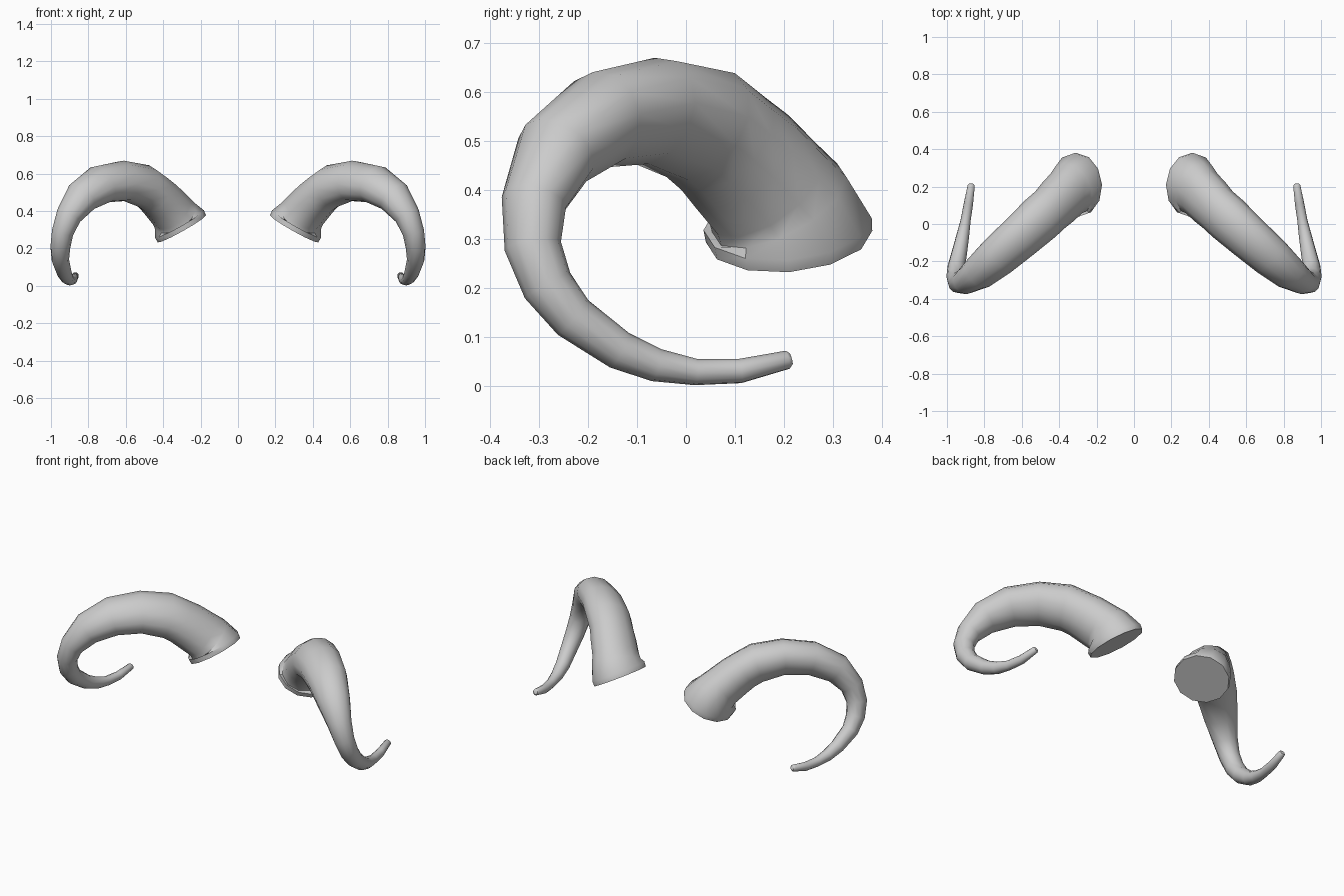
import bpy
import bmesh
from math import cos, sin, tau, radians
from mathutils import Vector

default_cube = bpy.data.objects.get("Cube")
if default_cube:
    bpy.data.objects.remove(default_cube, do_unlink=True)

SIDES = 12

# Stations along the horn, base to tip: centre x, y, z, wide radius, narrow radius
STATIONS = [
    (.30, .21, .305, .17, .148),
    (.313, .207, .33, .172, .15),
    (.335, .19, .37, .152, .128),
    (.36, .165, .402, .142, .12),
    (.41, .115, .457, .139, .116),
    (.45, .075, .495, .132, .111),
    (.50, .03, .532, .133, .112),
    (.61, -.07, .561, .125, .102),
    (.73, -.175, .543, .115, .096),
    (.835, -.265, .475, .095, .085),
    (.905, -.31, .375, .07, .066),
    (.938, -.312, .285, .058, .058),
    (.95, -.282, .205, .053, .053),
    (.95, -.23, .14, .047, .047),
    (.93, -.135, .073, .04, .04),
    (.915, -.06, .043, .034, .034),
    (.90, .02, .029, .027, .027),
    (.885, .11, .031, .025, .025),
    (.87, .207, .054, .019, .019),
    (.869, .214, .056, .012, .012),
]
BASE_NORMAL = Vector((.49, -.08, .87)).normalized()

bone = bpy.data.materials.new("horn_grey")
bone.use_nodes = True
colour = (.6, .6, .6, 1)
bone.diffuse_color = colour
bone.node_tree.nodes["Principled BSDF"].inputs["Base Color"].default_value = colour


def station_direction(index):
    """Direction of the centre line at one station."""
    if index < 2:
        return BASE_NORMAL
    before = Vector(STATIONS[index - 1][:3])
    after = Vector(STATIONS[min(index + 1, len(STATIONS) - 1)][:3])
    return (after - before).normalized()


def build_horn(name, side):
    """Sweep oval rings along the centre line; side is +1 or -1 in x."""
    bm = bmesh.new()
    rings = []
    wide = Vector((0, 1, 0))
    for index, (x, y, z, wide_radius, narrow_radius) in enumerate(STATIONS):
        direction = station_direction(index)
        # Carry the wide axis along so that the rings do not twist
        wide = (wide - direction * wide.dot(direction)).normalized()
        narrow = direction.cross(wide)
        ring = []
        for step in range(SIDES):
            angle = tau * step / SIDES
            point = Vector((x, y, z))
            point += wide * wide_radius * cos(angle)
            point += narrow * narrow_radius * sin(angle)
            point.x *= side
            ring.append(bm.verts.new(point))
        rings.append(ring)

    # Skin between neighbouring rings
    for lower, upper in zip(rings, rings[1:]):
        for step in range(SIDES):
            following = (step + 1) % SIDES
            bm.faces.new((lower[step], lower[following],
                          upper[following], upper[step]))

    # Flat base and blunt tip
    bm.faces.new(rings[0])
    bm.faces.new(rings[-1])
    bmesh.ops.recalc_face_normals(bm, faces=bm.faces)

    mesh = bpy.data.meshes.new(name)
    bm.to_mesh(mesh)
    bm.free()
    mesh.materials.append(bone)
    horn = bpy.data.objects.new(name, mesh)
    bpy.context.collection.objects.link(horn)

    bpy.ops.object.select_all(action="DESELECT")
    horn.select_set(True)
    bpy.context.view_layer.objects.active = horn
    bpy.ops.object.shade_smooth_by_angle(angle=radians(45))
    return horn


build_horn("left_horn", 1)
build_horn("right_horn", -1)
